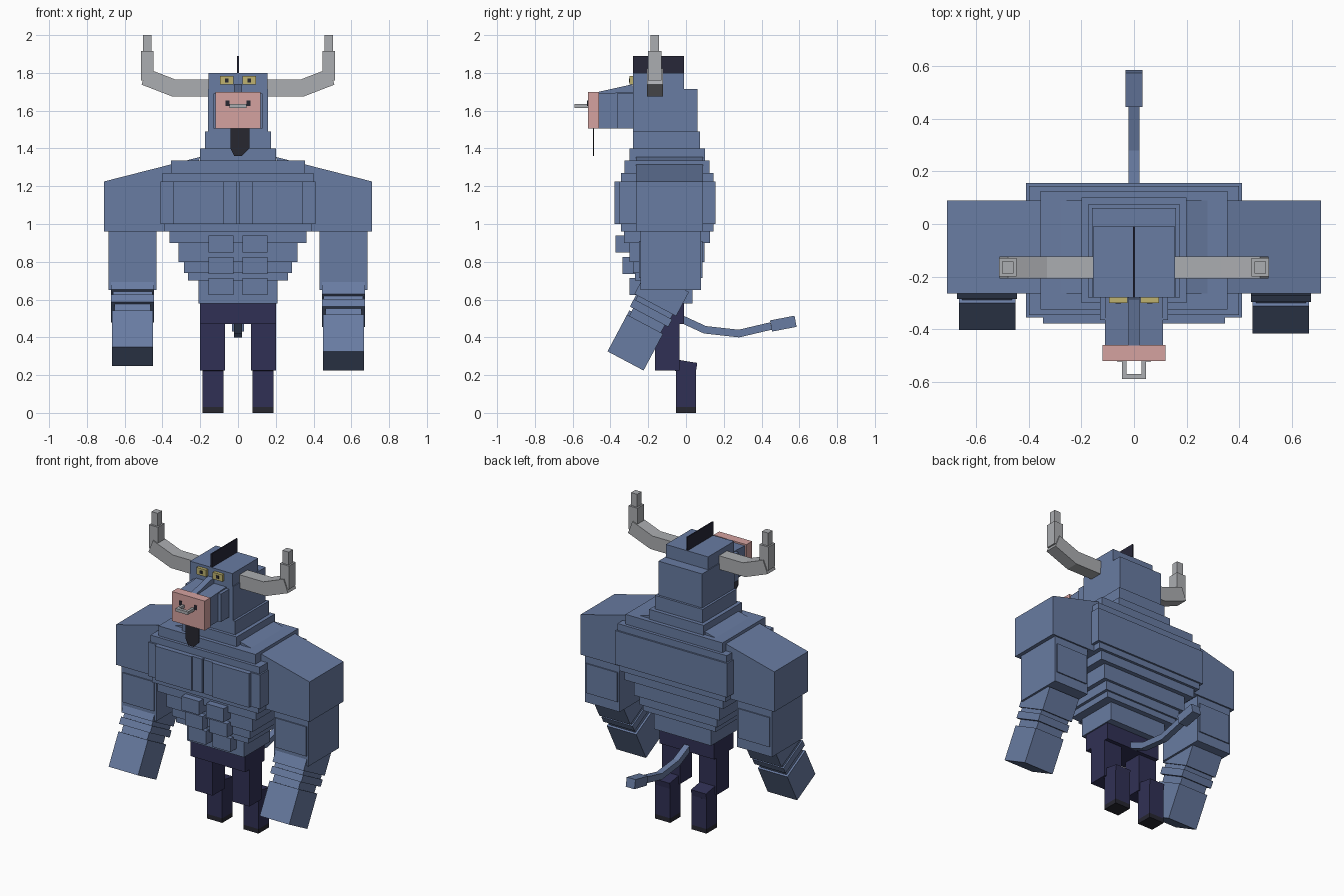
import bpy
import bmesh
from math import radians, cos, sin
from mathutils import Vector

cube = bpy.data.objects.get("Cube")
if cube:
    bpy.data.objects.remove(cube, do_unlink=True)


def material(name, red, green, blue):
    mat = bpy.data.materials.new(name)
    mat.use_nodes = True
    mat.diffuse_color = (red, green, blue, 1)
    shader = mat.node_tree.nodes["Principled BSDF"]
    shader.inputs["Base Color"].default_value = mat.diffuse_color
    return mat


HIDE = material("slate blue hide", .14, .2, .36)
CLOTH = material("navy cloth", .03, .03, .09)
PINK = material("pink muzzle", .66, .36, .35)
HORN = material("grey horn", .41, .42, .44)
HAIR = material("charcoal hair", .02, .02, .03)
MANE = material("dark mane", .02, .02, .04)
YELLOW = material("yellow eye", .52, .45, .16)


def prism(name, profile, axis, span, mat=HIDE):
    """Extrude a profile along x (points are y, z) or along y (points are x, z)."""
    bm = bmesh.new()
    rings = []
    for depth in span:
        ring = []
        for across, height in profile:
            place = (depth, across, height) if axis == "x" else (across, depth, height)
            ring.append(bm.verts.new(place))
        bm.faces.new(ring)
        rings.append(ring)
    near, far = rings
    for i in range(len(profile)):
        bm.faces.new((near[i - 1], near[i], far[i], far[i - 1]))
    bmesh.ops.recalc_face_normals(bm, faces=bm.faces)
    mesh = bpy.data.meshes.new(name)
    bm.to_mesh(mesh)
    bm.free()
    mesh.materials.append(mat)
    ob = bpy.data.objects.new(name, mesh)
    bpy.context.collection.objects.link(ob)


def box(name, x, y, z, mat=HIDE):
    (left, right), (bottom, top) = x, z
    corners = [(left, bottom), (right, bottom), (right, top), (left, top)]
    prism(name, corners, "y", y, mat)


def both(half):
    """Span centred on zero."""
    return (-half, half)


def around(middle, size):
    """Span of a given size about a middle."""
    return (middle - size / 2, middle + size / 2)


def ribbon(path, thickness):
    """Outline of a strip with mitred bends that follows a path."""
    points = [Vector(p) for p in path]
    steps = [(b - a).normalized() for a, b in zip(points, points[1:])]
    upper, lower = [], []
    for point, before, after in zip(points, [steps[0], *steps], [*steps, steps[-1]]):
        mitre = (before + after).normalized()
        offset = mitre.orthogonal() * thickness / mitre.dot(before) / 2
        upper.append(point + offset)
        lower.append(point - offset)
    return upper + lower[::-1]


# Main levels and planes that the parts share
chest_bottom, chest_top, collar_top = 1, 1.225, 1.335
armpit, elbow, knee = .96, .65, .225
brow, crown_top = 1.715, 1.8
face, muzzle_back, muzzle_front = -.28, -.46, -.52
body_middle = -.1

# Trunk steps that widen evenly up to the chest
levels = [.58, .7, .74, .8, .9, armpit, chest_bottom, chest_top]
for number, (bottom, top) in enumerate(zip(levels, levels[1:])):
    width = .48 * bottom - .07
    depth = 1.2 * width + .02
    box(f"trunk_step_{number}", both(width), around(body_middle, depth), (bottom, top))
box("upper_chest", both(.4), around(body_middle, .49), (chest_top, 1.27))
box("collar", both(.355), around(body_middle, .45), (1.27, collar_top))

# Neck and head steps
for name, width, bottom, top in (("neck_base", .2, collar_top, 1.4),
                                 ("neck", .175, 1.4, 1.49),
                                 ("head", .16, 1.49, brow)):
    front = min(body_middle - width, face)
    box(name, both(width), (front, body_middle + width), (bottom, top))
box("crown", both(.155), (face, -.01), (brow, crown_top))
box("mane", both(.004), (face, -.01), (crown_top, 1.89), MANE)

# Snout, nose bridge, muzzle, ring and beard
jaw, snout_top = 1.505, 1.69
box("cheeks", both(.13), (-.365, face), (jaw, snout_top))
snout = [(muzzle_back, jaw), (face, jaw), (face, 1.7), (muzzle_back, snout_top)]
prism("snout", snout, "x", both(.11))
prism("nose_bridge", ribbon([(muzzle_back, 1.68), (face, 1.72)], .04), "x", both(.02))
box("muzzle", both(.12), (muzzle_front, muzzle_back), (jaw, 1.7), PINK)
ring_height = around(1.625, .02)
ring_front = -.59
box("nose_ring_front", both(.045), (ring_front, ring_front + .02), ring_height, HORN)
beard = [(-.04, jaw), (.06, jaw), (.06, 1.4), (.02, 1.36), (-.02, 1.36), (-.04, 1.4)]
prism("beard", beard, "y", around(-.49, .006), HAIR)

# Pelvis, and a bent tail with a thicker tip
box("pelvis", both(.2), (-.21, -.01), (.47, levels[0]), CLOTH)
tail_end = (.45, .46)
prism("tail", ribbon([(-.03, .5), (.1, .44), (.28, .42), tail_end], .04), "x", both(.02))
prism("tail_tip", ribbon([tail_end, (.58, .485)], .06), "x", both(.032))

# Forearm sections from the fist up: name, length and thickness
forearm_sections = (("fist", .22, .216), ("wrist", .045, .19), ("cuff", .045, .23),
                    ("cuff_gap", .025, .21), ("forearm", .145, .25))
tilt = radians(28)
forearm_axis = Vector((sin(tilt), cos(tilt)))

for side, s in (("left", 1), ("right", -1)):
    def spot(middle, size):
        """Span about a middle on this side."""
        return around(s * middle, size)

    # Eye, nostril and arm of the nose ring
    box(f"{side}_eye", spot(.06, .07), (face - .02, face), around(1.76, .045), YELLOW)
    box(f"{side}_pupil", spot(.06, .02), (face - .023, face), around(1.76, .02), HAIR)
    box(f"{side}_nostril", spot(.055, .02), around(muzzle_front, .006), around(1.64, .03), HAIR)
    box(f"{side}_nose_ring_arm", spot(.037, .016), (ring_front, muzzle_front), ring_height, HORN)

    # Bent horn with two upright blocks
    horn_middle = -.165
    horn_path = [(s * .14, 1.72), (s * .34, 1.72), (s * .495, 1.78)]
    prism(f"{side}_horn", ribbon(horn_path, .09), "y", around(horn_middle, .084), HORN)
    box(f"{side}_horn_block", spot(.48, .066), around(horn_middle, .07), (1.76, 1.915), HORN)
    box(f"{side}_horn_tip", spot(.48, .045), around(horn_middle, .045), (1.915, 2), HORN)

    # Chest and belly muscles
    box(f"{side}_pectoral", spot(.21, .27), (-.378, body_middle), (chest_bottom, chest_top))
    box(f"{side}_breast_strip", spot(.04, .07), (-.37, body_middle), (chest_bottom, chest_top))
    for row, bottom in (("lower", .625), ("middle", .735), ("upper", .85)):
        front = body_middle - .32 * bottom
        box(f"{side}_{row}_ab", spot(.09, .13), (front, body_middle), (bottom, bottom + .09))

    # Sloped shoulder and upper arm with a raised plate
    slope = [(s * .36, armpit), (s * .71, armpit), (s * .71, chest_top), (s * .2, 1.355)]
    prism(f"{side}_shoulder", slope, "y", (-.265, .09))
    arm_middle, arm_depth = .558, around(-.08, .32)
    box(f"{side}_upper_arm", spot(arm_middle, .255), arm_depth, (elbow, armpit))
    box(f"{side}_arm_plate", spot(arm_middle, .23), around(-.08, .335), (.715, .91))

    # Stepped forearm tilted forward, the right one slightly raised
    start = Vector((-.32, .275))
    if side == "right":
        start += forearm_axis * .026
    for part, length, thickness in forearm_sections:
        end = start + forearm_axis * length
        width = min(thickness, .228)
        prism(f"{side}_{part}", ribbon([start, end], thickness), "x", spot(arm_middle, width))
        start = end

    # Hind leg with a sloping hock and a hoof
    leg_middle, shin_width, shin_depth = .133, .11, around(0, .107)
    box(f"{side}_thigh", spot(.135, .13), around(body_middle, .13), (knee, .5), CLOTH)
    hock = ribbon([(body_middle, .26), (.055, .235)], .06)
    prism(f"{side}_hock", hock, "x", spot(leg_middle, shin_width), CLOTH)
    box(f"{side}_shin", spot(leg_middle, shin_width), shin_depth, (.03, knee), CLOTH)
    box(f"{side}_hoof", spot(leg_middle, shin_width), shin_depth, (0, .03), HAIR)
